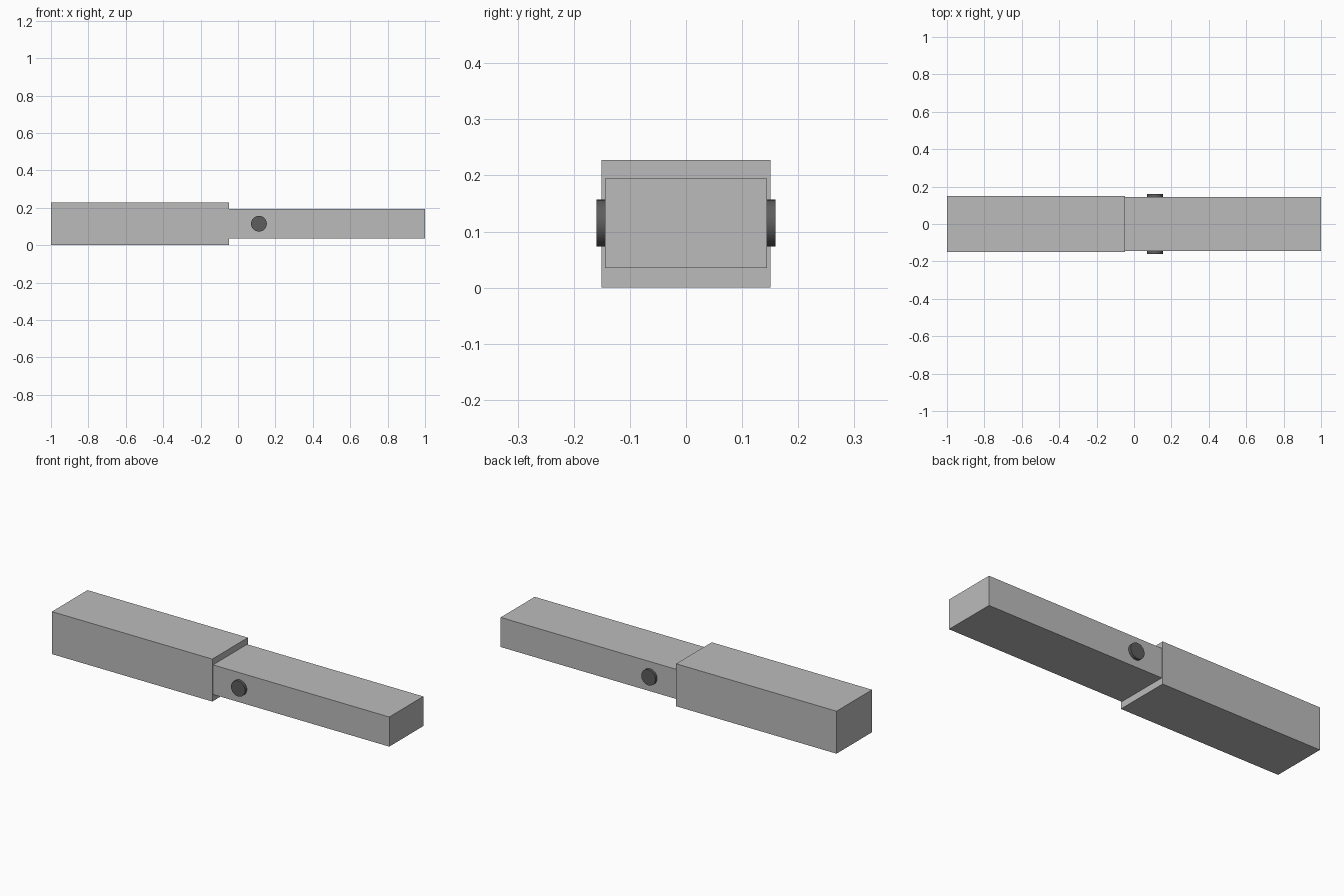
import bpy
import math

cube = bpy.data.objects.get("Cube")
if cube:
    bpy.data.objects.remove(cube, do_unlink=True)


def make_material(name, value):
    mat = bpy.data.materials.new(name)
    mat.use_nodes = True
    colour = (value, value, value, 1.0)
    mat.diffuse_color = colour
    mat.node_tree.nodes["Principled BSDF"].inputs["Base Color"].default_value = colour
    return mat


light_grey = make_material("light grey", 0.5)
dark_grey = make_material("dark grey", 0.11)


def box(name, low, high, mat):
    centre = [(a + b) / 2 for a, b in zip(low, high)]
    bpy.ops.mesh.primitive_cube_add(size=1, location=centre)
    obj = bpy.context.object
    obj.name = name
    obj.scale = [b - a for a, b in zip(low, high)]
    bpy.ops.object.transform_apply(location=False, rotation=False, scale=True)
    obj.data.materials.append(mat)


# Thick sleeve and the slimmer bar that leaves its end
box("sleeve", (-1.0, -0.151, 0.0), (-0.047, 0.151, 0.228), light_grey)
box("inner_bar", (-0.06, -0.1445, 0.0355), (1.0, 0.1445, 0.1945), light_grey)

# Round button on each side of the bar
for name, side in (("front_button", -1), ("back_button", 1)):
    bpy.ops.mesh.primitive_cylinder_add(
        vertices=32, radius=0.042, depth=0.025,
        location=(0.112, side * 0.147, 0.115), rotation=(math.pi / 2, 0, 0))
    button = bpy.context.object
    button.name = name
    button.data.materials.append(dark_grey)
    bpy.ops.object.shade_smooth_by_angle(angle=math.radians(30))
